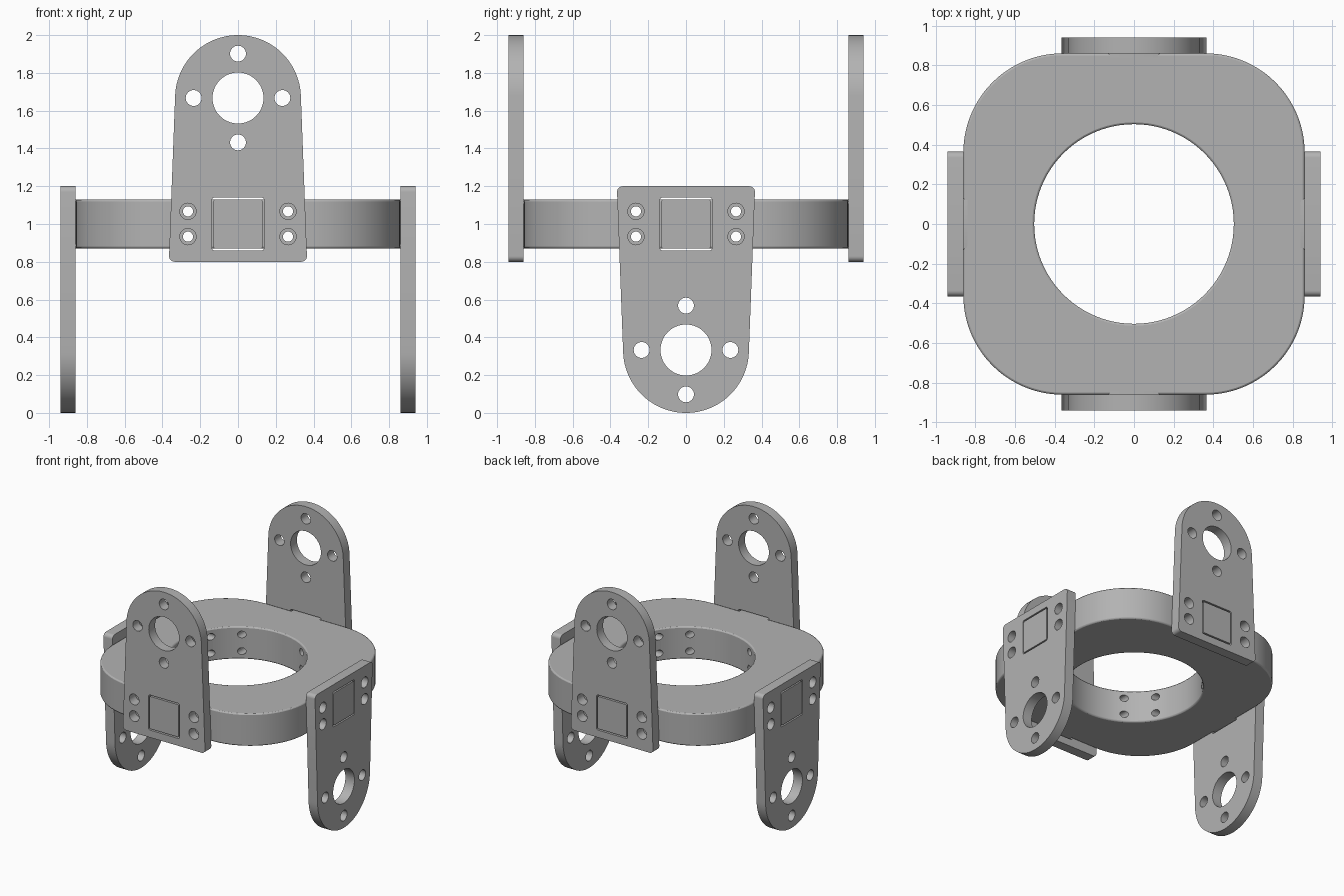
import bpy, bmesh
from math import pi, sin, cos, radians
from mathutils import Matrix

old = bpy.data.objects.get("Cube")
if old:
    bpy.data.objects.remove(old, do_unlink=True)

GREY = (0.45, 0.45, 0.45, 1)
grey = bpy.data.materials.new("plain grey")
grey.use_nodes = True
grey.diffuse_color = GREY
grey.node_tree.nodes["Principled BSDF"].inputs["Base Color"].default_value = GREY


def arc(cx, cy, r, start, end, n):
    """Points along an arc, angles in degrees."""
    angles = [radians(start + (end - start) * i / n) for i in range(n + 1)]
    return [(cx + r * cos(a), cy + r * sin(a)) for a in angles]


def circle(cx, cy, r, n=32):
    return arc(cx, cy, r, 0, 360, n)[:-1]


def rounded_rect(w, h, r, n):
    """Rounded rectangle with half sizes w and h."""
    points = []
    for i, (sx, sy) in enumerate([(1, 1), (-1, 1), (-1, -1), (1, -1)]):
        points += arc(sx * (w - r), sy * (h - r), r, 90 * i, 90 * i + 90, n)
    return points


def slab(name, loops, z0, z1, matrix=Matrix()):
    """Extrude an outline with holes from z0 to z1."""
    bm = bmesh.new()
    edges = []
    for loop in loops:
        verts = [bm.verts.new((x, y, z0)) for x, y in loop]
        edges += [bm.edges.new((verts[i - 1], v)) for i, v in enumerate(verts)]
    bmesh.ops.triangle_fill(bm, edges=edges, use_beauty=True)
    side = bmesh.ops.extrude_face_region(bm, geom=bm.faces[:])
    moved = [g for g in side["geom"] if isinstance(g, bmesh.types.BMVert)]
    bmesh.ops.translate(bm, verts=moved, vec=(0, 0, z1 - z0))
    bm.transform(matrix)
    bmesh.ops.recalc_face_normals(bm, faces=bm.faces[:])
    mesh = bpy.data.meshes.new(name)
    bm.to_mesh(mesh)
    bm.free()
    mesh.materials.append(grey)
    obj = bpy.data.objects.new(name, mesh)
    bpy.context.collection.objects.link(obj)
    return obj


def smooth(obj):
    bpy.ops.object.select_all(action="DESELECT")
    obj.select_set(True)
    bpy.context.view_layer.objects.active = obj
    bpy.ops.object.shade_smooth_by_angle(angle=radians(35))


HALF, THICK, MID = 0.86, 0.08, 1.0
BOLTS = [(x, y) for x in (-0.265, 0.265) for y in (-0.067, 0.067)]

# Central ring: rounded square with a round opening and softened edges
ring = slab("ring", [rounded_rect(HALF, HALF, 0.5, 20), circle(0, 0, 0.503, 96)],
            MID - 0.13, MID + 0.13)
bevel = ring.modifiers.new("soft edges", "BEVEL")
bevel.width = 0.01
bevel.segments = 2
bevel.limit_method = "ANGLE"
bevel.angle_limit = radians(50)

# Drills for the bolt holes through the ring walls
bm = bmesh.new()
for turn in (0, pi / 2):
    for x, z in BOLTS:
        place = (Matrix.Rotation(turn, 4, "Z") @ Matrix.Translation((x, 0, MID + z))
                 @ Matrix.Rotation(pi / 2, 4, "X"))
        bmesh.ops.create_cone(bm, cap_ends=True, segments=24, radius1=0.027,
                              radius2=0.027, depth=2.2, matrix=place)
mesh = bpy.data.meshes.new("bolt_drills")
bm.to_mesh(mesh)
bm.free()
mesh.materials.append(grey)
drills = bpy.data.objects.new("bolt_drills", mesh)
bpy.context.collection.objects.link(drills)
drills.hide_render = True
drills.hide_set(True)
cut = ring.modifiers.new("bolt holes", "BOOLEAN")
cut.operation = "DIFFERENCE"
cut.solver = "EXACT"
cut.use_self = True
cut.object = drills
smooth(ring)

# Bracket outline: square foot tapering to a round head
HEAD = 0.667
outline = (arc(0, HEAD, 0.333, 2, 178, 48)
           + arc(-0.335, -0.17, 0.03, 180, 270, 6)
           + arc(0.335, -0.17, 0.03, 270, 360, 6))
holes = [circle(0, HEAD, 0.135, 48), rounded_rect(0.138, 0.141, 0.015, 4)]
holes += [circle(0.235 * cos(a), HEAD + 0.235 * sin(a), 0.042)
          for a in (0, pi / 2, pi, 3 * pi / 2)]
holes += [circle(x, y, 0.043) for x, y in BOLTS]

# Front and back brackets point up, left and right ones point down
for i, side in enumerate(["front", "left", "back", "right"]):
    matrix = (Matrix.Rotation(i * pi / 2, 4, "Z") @ Matrix.Translation((0, 0, MID))
              @ Matrix.Rotation(pi / 2, 4, "X"))
    if i % 2:
        matrix = matrix @ Matrix.Rotation(pi, 4, "Z")
    smooth(slab(side + "_bracket", [outline] + holes, HALF, HALF + THICK, matrix))
    # Square locating tab that fills the bracket's window
    smooth(slab(side + "_tab", [rounded_rect(0.13, 0.13, 0.01, 4)],
                HALF - 0.02, HALF + THICK, matrix))
